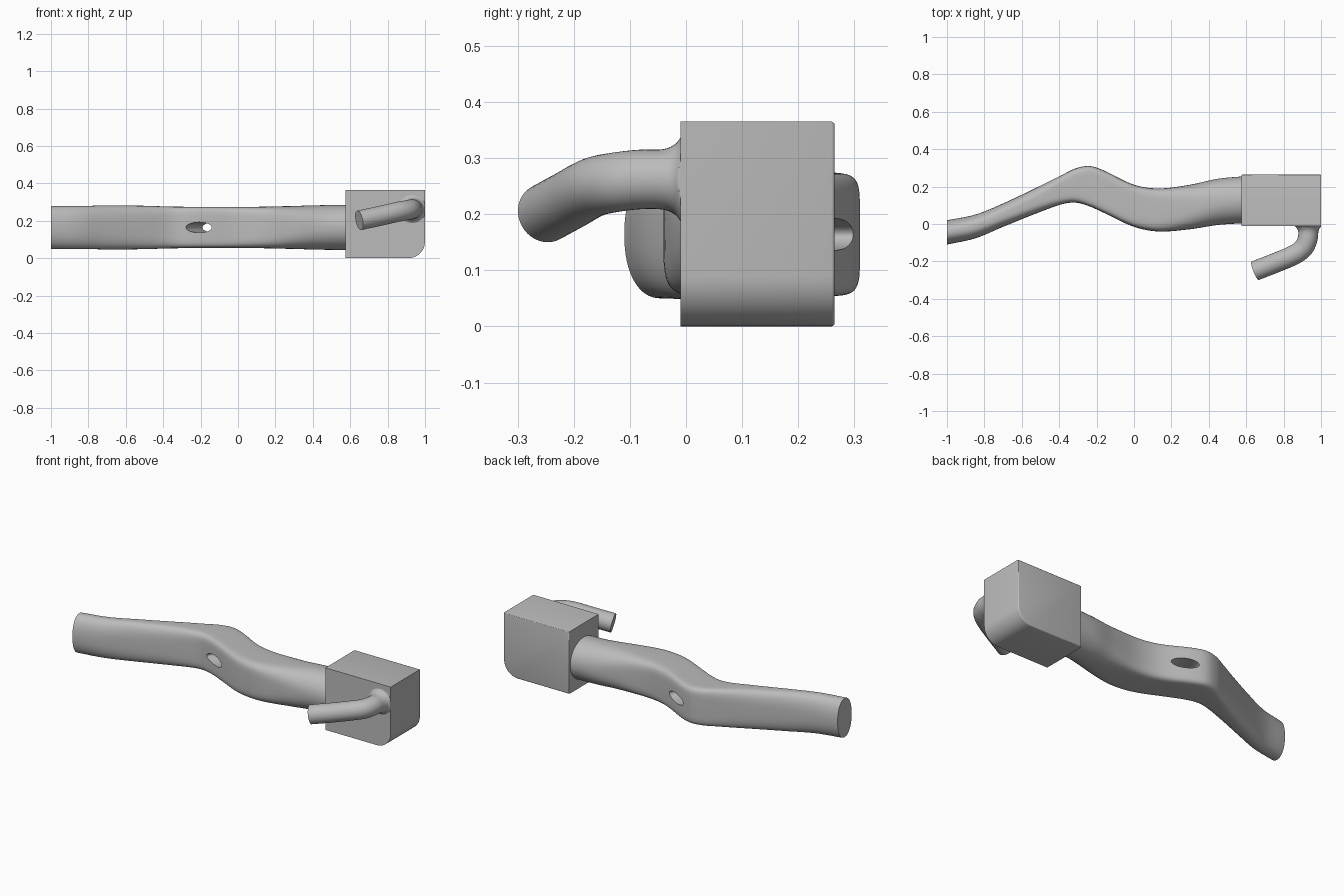
import bpy, bmesh, math
from mathutils import Vector

if "Cube" in bpy.data.objects:
    bpy.data.objects.remove(bpy.data.objects["Cube"], do_unlink=True)

grey = bpy.data.materials.new("plain grey")
grey.use_nodes = True
GREY = (0.5, 0.5, 0.5, 1)
grey.diffuse_color = GREY
grey.node_tree.nodes["Principled BSDF"].inputs["Base Color"].default_value = GREY


def activate(obj):
    bpy.ops.object.select_all(action="DESELECT")
    obj.select_set(True)
    bpy.context.view_layer.objects.active = obj


def finish(name, bm):
    bmesh.ops.recalc_face_normals(bm, faces=bm.faces)
    mesh = bpy.data.meshes.new(name)
    bm.to_mesh(mesh)
    bm.free()
    mesh.materials.append(grey)
    obj = bpy.data.objects.new(name, mesh)
    bpy.context.collection.objects.link(obj)
    return obj


def smooth(obj):
    activate(obj)
    bpy.ops.object.shade_smooth_by_angle(angle=math.radians(35))


def loft(name, rings):
    """Skin a list of closed rings and cap both ends."""
    bm = bmesh.new()
    loops = [[bm.verts.new(p) for p in ring] for ring in rings]
    for a, b in zip(loops, loops[1:]):
        for i in range(len(a)):
            j = (i + 1) % len(a)
            bm.faces.new((a[i], a[j], b[j], b[i]))
    bm.faces.new(loops[0])
    bm.faces.new(loops[-1])
    return finish(name, bm)


def spline(keys, steps):
    """Smooth rows through key rows; the first column may be unevenly spaced."""
    keys = [Vector(k) for k in keys]
    n = len(keys)
    dist = [0.0]
    for a, b in zip(keys, keys[1:]):
        dist.append(dist[-1] + (b.xyz - a.xyz).length)
    slope = []
    for i in range(n):
        lo, hi = max(i - 1, 0), min(i + 1, n - 1)
        slope.append((keys[hi] - keys[lo]) / (dist[hi] - dist[lo]))
    rows = []
    for i in range(n - 1):
        h = dist[i + 1] - dist[i]
        for s in range(steps):
            t = s / steps
            u = 1 - t
            rows.append(keys[i] * (1 + 2 * t) * u * u + slope[i] * h * t * u * u
                        + keys[i + 1] * t * t * (3 - 2 * t) - slope[i + 1] * h * t * t * u)
    return rows + [keys[-1]]


def power(v, e):
    return math.copysign(abs(v) ** e, v)


# Wavy bar: x, back y, front y, half height, squareness
BAR = [
    (-1, .02, -.11, .114, 2.2),
    (-.85, .05, -.077, .115, 2.4),
    (-.7, .11, -.015, .117, 2.8),
    (-.5, .205, .065, .116, 3.6),
    (-.38, .265, .107, .112, 5),
    (-.31, .298, .114, .111, 6),
    (-.24, .31, .095, .11, 7),
    (-.17, .29, .064, .11, 7),
    (0, .21, -.015, .11, 6),
    (.13, .19, -.04, .111, 5),
    (.3, .21, -.028, .115, 3),
    (.45, .242, -.005, .119, 2.2),
    (.6, .256, .005, .12, 2),
]
MID_Z = .164
SIDES = 64
rings = []
for x, back, front, half, n in spline(BAR, 6):
    ring = []
    for k in range(SIDES):
        a = math.tau * k / SIDES
        ring.append((x, (back + front) / 2 + (back - front) / 2 * power(math.cos(a), 2 / n),
                     MID_Z + half * power(math.sin(a), 2 / n)))
    rings.append(ring)
bar = loft("wavy_bar", rings)

# Oval hole through the bar, square to its slope
axis = Vector((.42, .9, 0)).normalized()
along = Vector((axis.y, -axis.x, 0))
centre = Vector((-.165, .175, MID_Z))
rings = [[centre + axis * d + along * .075 * math.cos(math.tau * k / 40)
          + Vector((0, 0, .028 * math.sin(math.tau * k / 40))) for k in range(40)]
         for d in (-.3, .3)]
cutter = loft("hole_cutter", rings)
cutter.hide_render = True
activate(bar)
cut = bar.modifiers.new("hole", "BOOLEAN")
cut.operation = "DIFFERENCE"
cut.solver = "EXACT"
cut.object = cutter
bpy.ops.object.modifier_apply(modifier=cut.name)
bpy.data.objects.remove(cutter, do_unlink=True)
smooth(bar)

# End block with one rounded lower edge and softened back rim
R = .09
outline = [(.575, 0)]
for k in range(13):
    a = math.pi / 2 * k / 12
    outline.append((1 - R + R * math.sin(a), R - R * math.cos(a)))
outline += [(1, .365), (.575, .365)]
block = loft("end_block", [[(x, y, z) for x, z in outline] for y in (-.01, .265)])
bm = bmesh.new()
bm.from_mesh(block.data)
rim = [e for e in bm.edges if all(v.co.y > .26 for v in e.verts)]
bmesh.ops.bevel(bm, geom=rim, offset=.006, segments=3, profile=.5, affect="EDGES")
bm.to_mesh(block.data)
bm.free()
smooth(block)

# Bent peg with a flared root: x, y, z, radius
PEG = [
    (.932, -.005, .262, .082),
    (.932, -.018, .262, .064),
    (.932, -.04, .262, .054),
    (.928, -.08, .262, .053),
    (.908, -.125, .257, .053),
    (.86, -.163, .249, .053),
    (.76, -.206, .226, .053),
    (.648, -.25, .202, .053),
]
path = spline(PEG, 5)
rings = []
for i, row in enumerate(path):
    tangent = (path[min(i + 1, len(path) - 1)].xyz - path[max(i - 1, 0)].xyz).normalized()
    side = tangent.cross(Vector((0, 0, 1))).normalized()
    up = side.cross(tangent)
    ring = []
    for k in range(40):
        a = math.tau * k / 40
        p = row.xyz + (side * math.cos(a) + up * math.sin(a)) * row.w
        p.x = min(p.x, .999)  # the flare stops flush with the block side
        ring.append(p)
    rings.append(ring)
smooth(loft("bent_peg", rings))
